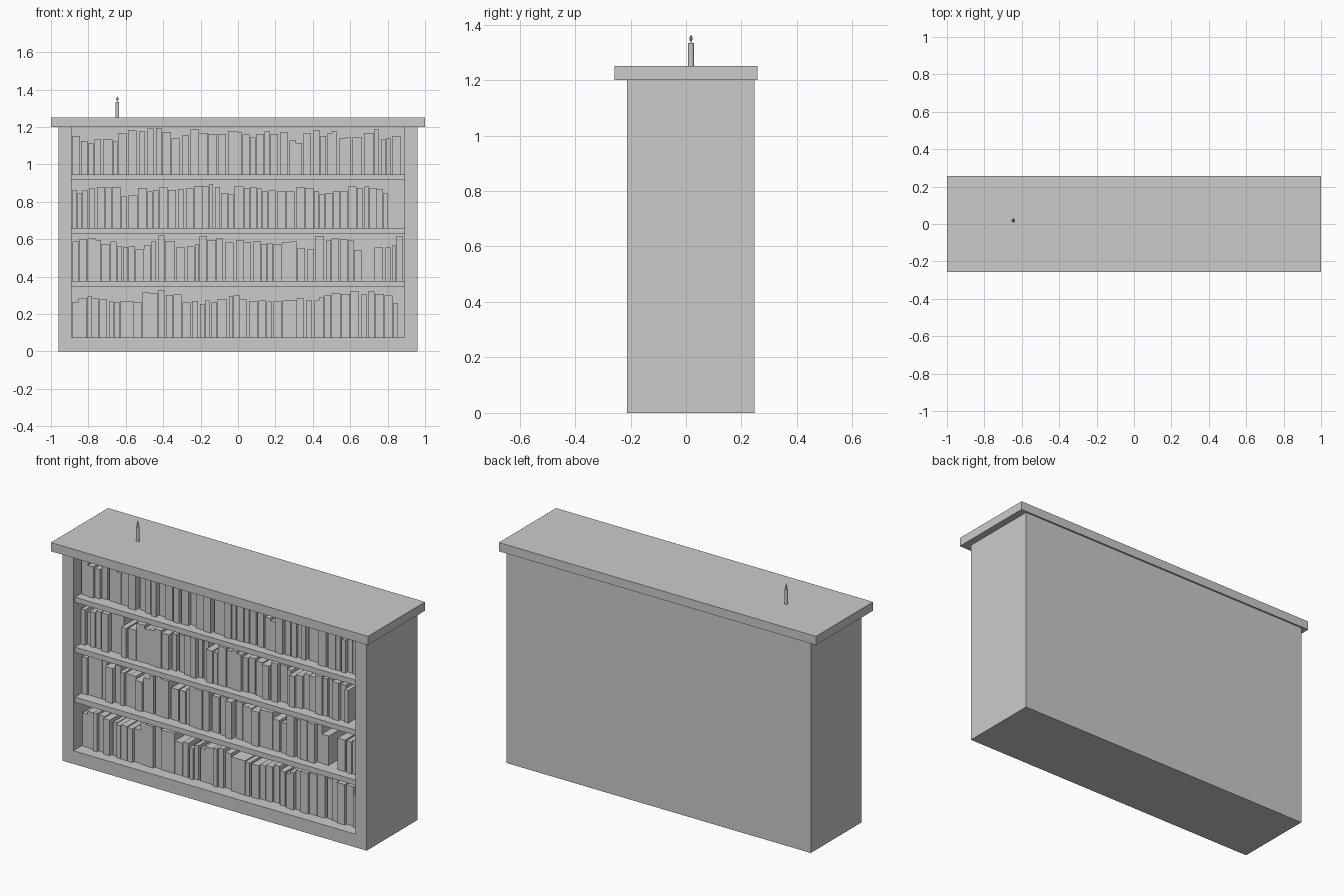
import bpy
import bmesh
import random
from mathutils import Matrix, Vector

random.seed(7)

if "Cube" in bpy.data.objects:
    bpy.data.objects.remove(bpy.data.objects["Cube"], do_unlink=True)

# One plain grey for everything
grey = bpy.data.materials.new("plain_grey")
grey.use_nodes = True
colour = (0.6, 0.6, 0.6, 1)
grey.diffuse_color = colour
grey.node_tree.nodes["Principled BSDF"].inputs["Base Color"].default_value = colour


def add_box(bm, low, high):
    low, high = Vector(low), Vector(high)
    size = Matrix.Diagonal(high - low).to_4x4()
    bmesh.ops.create_cube(bm, size=1, matrix=Matrix.Translation((low + high) / 2) @ size)


def finish(name, bm):
    mesh = bpy.data.meshes.new(name)
    bm.to_mesh(mesh)
    bm.free()
    mesh.materials.append(grey)
    obj = bpy.data.objects.new(name, mesh)
    bpy.context.collection.objects.link(obj)
    return obj


def box(name, low, high):
    bm = bmesh.new()
    add_box(bm, low, high)
    return finish(name, bm)


def lathe(name, profile, centre, sides):
    """Closed turned shape from (radius, height) points; zero radius makes a tip."""
    bm = bmesh.new()
    verts = [bm.verts.new((r, 0, z)) for r, z in profile]
    edges = [bm.edges.new(pair) for pair in zip(verts, verts[1:])]
    bmesh.ops.spin(bm, geom=verts + edges, cent=(0, 0, 0), axis=(0, 0, 1),
                   angle=6.283185, steps=sides, use_duplicate=False)
    bmesh.ops.remove_doubles(bm, verts=bm.verts[:], dist=0.0001)
    bmesh.ops.recalc_face_normals(bm, faces=bm.faces[:])
    bmesh.ops.translate(bm, verts=bm.verts[:], vec=centre)
    return finish(name, bm)


# Carcase
FRONT, BACK, INNER_BACK = -0.212, 0.247, 0.21
OUTER, INNER, FLOOR, TOP = 0.96, 0.89, 0.075, 1.2
box("left_side", (INNER, FRONT, 0), (OUTER, BACK, TOP))
box("right_side", (-OUTER, FRONT, 0), (-INNER, BACK, TOP))
box("base", (-INNER, FRONT, 0), (INNER, BACK, FLOOR))
box("back_panel", (-INNER, INNER_BACK, FLOOR), (INNER, BACK, TOP))
box("top_slab", (-1, -0.257, TOP), (1, 0.257, 1.25))

# Shelves
shelf_tops = (0.375, 0.66, 0.945)
for i, z in enumerate(shelf_tops):
    box(f"shelf_{i + 1}", (-INNER, FRONT + 0.015, z - 0.03), (INNER, INNER_BACK, z))


# Books follow a rough skyline (hundredths above each shelf) with seeded variety
def book_row(name, z, skyline, end, gap=None):
    bm = bmesh.new()
    x = -0.885
    while x < end - 0.015:
        width = min(random.uniform(0.022, 0.05), end - x)
        if gap and gap[0] < x + width and x < gap[1]:
            x = gap[1]
            continue
        step = (x + width / 2 + INNER) / (2 * INNER) * (len(skyline) - 1)
        height = skyline[round(step)] / 100 + random.uniform(-0.015, 0.015)
        height = min(height, 0.25)
        front = FRONT + random.uniform(0.055, 0.085)
        add_box(bm, (x, front, z), (x + width, front + 0.2, z + height))
        x += width + random.choice((0.002, 0.002, 0.004, 0.012))
    finish(name, bm)


book_row("books_bottom", FLOOR,
         (20, 22, 20, 19, 23, 24, 20, 19, 21, 20, 20, 20, 20, 21, 23, 24, 23, 19), 0.855)
book_row("books_lower", shelf_tops[0],
         (22, 22, 20, 18, 20, 23, 19, 23, 22, 21, 20, 21, 18, 23, 21, 18, 19, 24), 0.885,
         (0.68, 0.73))
book_row("books_upper", shelf_tops[1],
         (19, 21, 23, 18, 20, 20, 21, 23, 18, 22, 20, 19, 21, 18, 21, 21, 20, 20), 0.81)
book_row("books_top", shelf_tops[2],
         (20, 18, 19, 23, 24, 24, 20, 23, 22, 22, 20, 23, 18, 23, 22, 20, 23, 18, 20), 0.88)

# Candle with wick, flame and a small wax drip
spot = Vector((-0.645, 0.018, 1.25))
lathe("candle", ((0, 0), (0.01, 0), (0.01, 0.084), (0, 0.084)), spot, 12)
lathe("wick", ((0, 0.08), (0.0015, 0.08), (0.0015, 0.092), (0, 0.092)), spot, 6)
lathe("flame", ((0, 0.088), (0.004, 0.092), (0.006, 0.098), (0.004, 0.107), (0, 0.115)), spot, 8)
lathe("wax_drip", ((0, 0), (0.003, 0.003), (0.003, 0.02), (0, 0.025)),
      spot + Vector((0.002, 0.009, 0)), 6)
